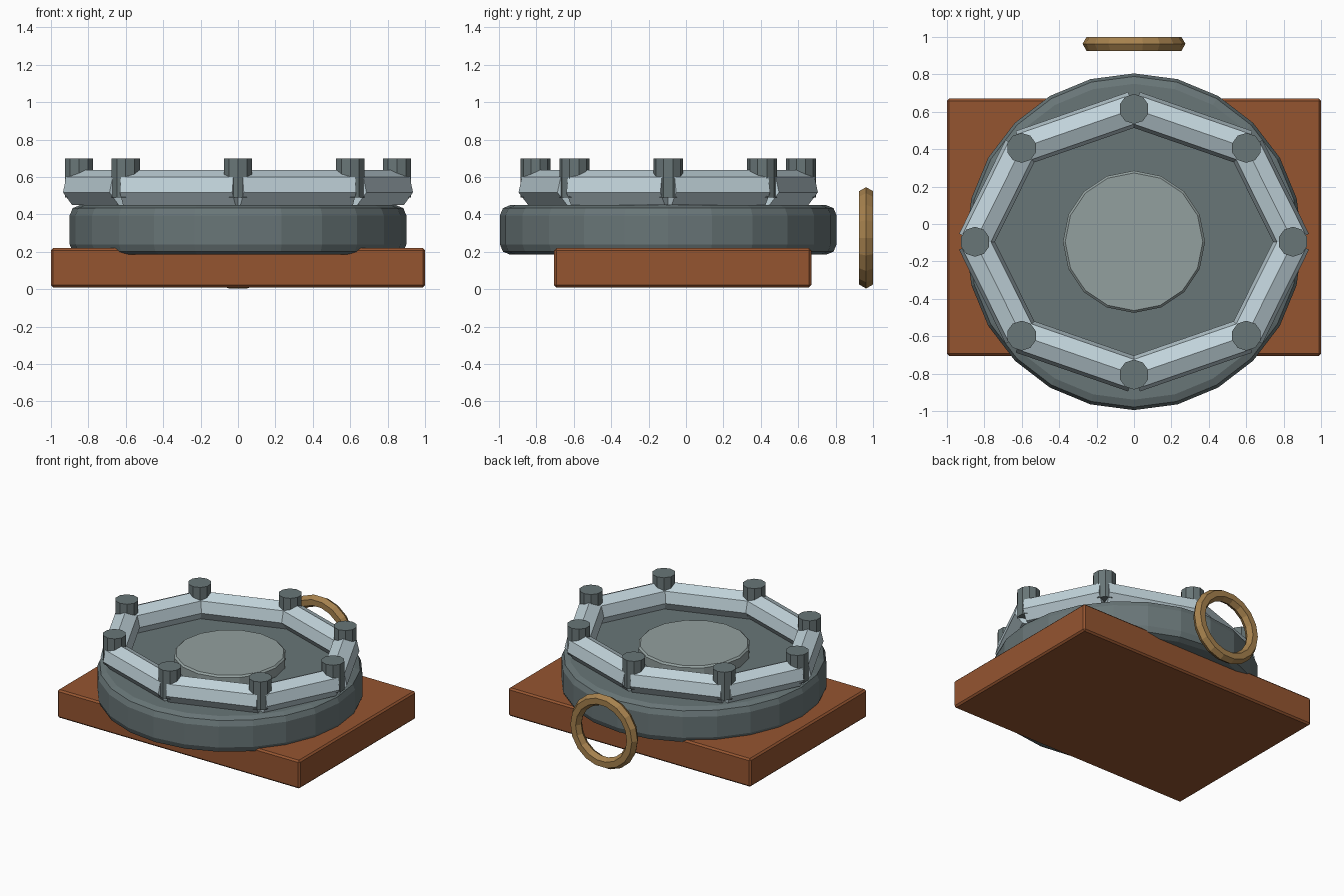
import bpy, math
from mathutils import Vector, Matrix

if "Cube" in bpy.data.objects:
    bpy.data.objects.remove(bpy.data.objects["Cube"])

CY = -0.095  # centre of the round parts along y


def material(name, rgb):
    m = bpy.data.materials.new(name)
    m.diffuse_color = (*rgb, 1)
    m.use_nodes = True
    m.node_tree.nodes["Principled BSDF"].inputs["Base Color"].default_value = m.diffuse_color
    return m


wood = material("warm_wood", (0.30, 0.09, 0.03))
iron = material("dark_iron", (0.14, 0.18, 0.185))
plate = material("grey_plate", (0.29, 0.35, 0.345))
steel = material("pale_steel", (0.53, 0.65, 0.70))
brass = material("brass", (0.38, 0.22, 0.075))


def finish(name, mat, bevel=0, segments=1):
    o = bpy.context.object
    o.name = name
    o.data.materials.append(mat)
    if bevel:
        b = o.modifiers.new("bevel", 'BEVEL')
        b.width, b.segments = bevel, segments
        b.limit_method, b.angle_limit = 'ANGLE', math.radians(40)
    return o


def cylinder(name, mat, sides, r, x, y, z0, z1, bevel=0, segments=1):
    bpy.ops.mesh.primitive_cylinder_add(vertices=sides, radius=r, depth=z1 - z0,
                                        location=(x, y, (z0 + z1) / 2))
    return finish(name, mat, bevel, segments)


# wooden base slab
bpy.ops.mesh.primitive_cube_add(size=1, location=(0, -0.0175, 0.115))
bpy.context.object.scale = (2, 1.375, 0.21)
bpy.ops.object.transform_apply(location=False, rotation=False, scale=True)
finish("base_slab", wood, 0.012)

# round body and raised centre plate
cylinder("round_body", iron, 24, 0.90, 0, CY, 0.185, 0.45, 0.055, 2)
cylinder("centre_plate", plate, 16, 0.38, 0, CY, 0.44, 0.53, 0.012)

# eight posts on an oval, joined by straight rails
points = [Vector((0.85 * math.cos(i * math.pi / 4),
                  CY + 0.71 * math.sin(i * math.pi / 4), 0.54)) for i in range(8)]
for i, p in enumerate(points):
    cylinder("post", iron, 10, 0.08, p.x, p.y, 0.49, 0.70)
    q = points[(i + 1) % 8]
    along = (q - p).normalized()
    up = Vector((0, 0, 1))
    side = up.cross(along)
    bpy.ops.mesh.primitive_cylinder_add(vertices=7, radius=0.098, depth=(q - p).length)
    rail = finish("rail", steel)
    # first vertex of the section points up
    rot = Matrix((side, up, along)).transposed().to_4x4()
    rail.matrix_world = Matrix.Translation((p + q) / 2) @ rot

# upright ring behind the base
bpy.ops.mesh.primitive_torus_add(major_segments=18, minor_segments=6,
                                 major_radius=0.232, minor_radius=0.043,
                                 location=(0, 0.963, 0.275),
                                 rotation=(math.pi / 2, 0, 0))
finish("back_ring", brass)
